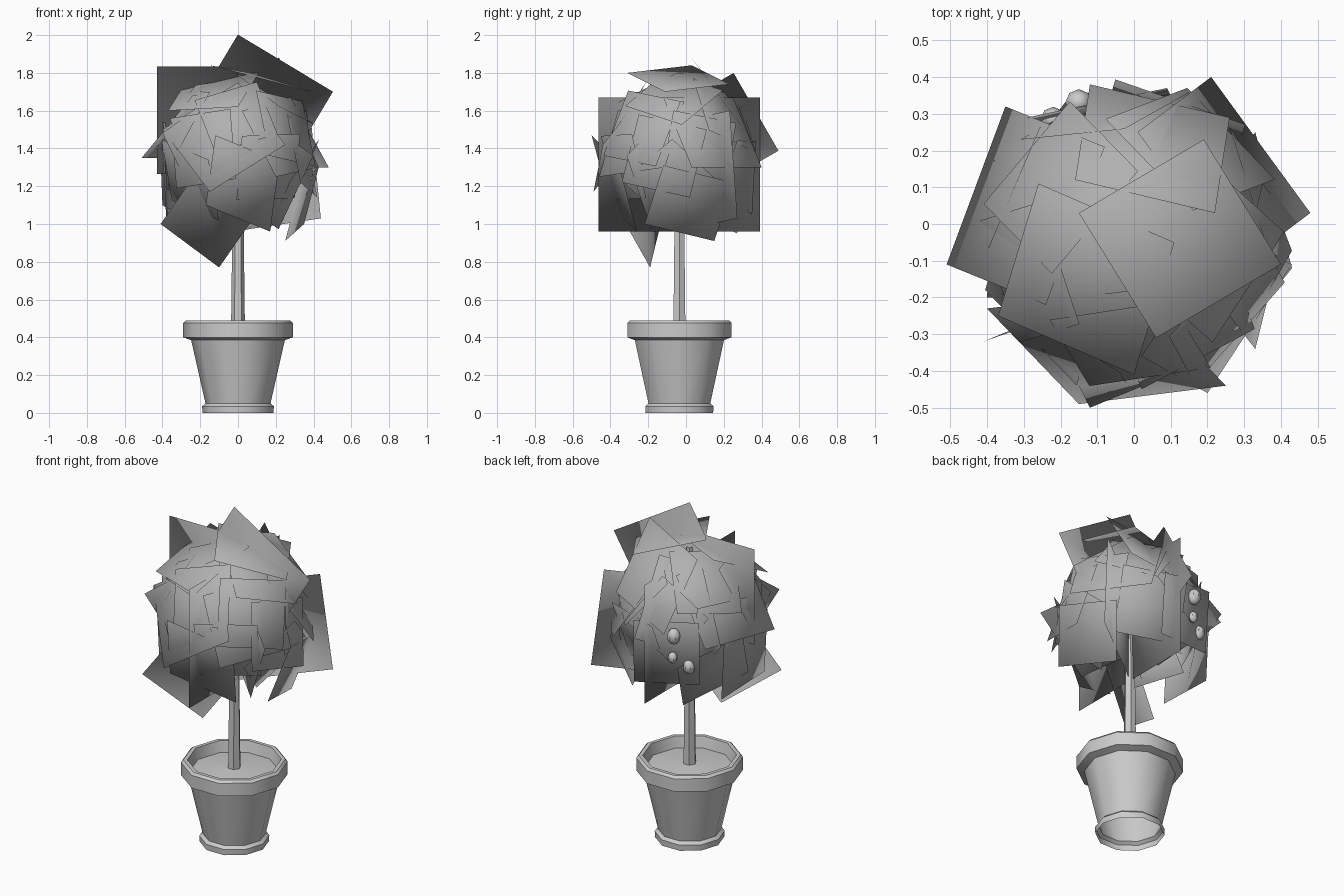
import bpy, bmesh, random
from math import sin, cos, pi, radians
from mathutils import Vector

if "Cube" in bpy.data.objects:
    bpy.data.objects.remove(bpy.data.objects["Cube"])

random.seed(7)
AXIS_Y = -0.035
CROWN = Vector((0, AXIS_Y, 1.38))


def make_object(name, bm, smooth=False):
    mesh = bpy.data.meshes.new(name)
    bm.to_mesh(mesh)
    bm.free()
    ob = bpy.data.objects.new(name, mesh)
    bpy.context.collection.objects.link(ob)
    if smooth:
        bpy.ops.object.select_all(action='DESELECT')
        ob.select_set(True)
        bpy.context.view_layer.objects.active = ob
        bpy.ops.object.shade_smooth_by_angle(angle=radians(37))
    return ob


def lathe(name, profile, sides, caps=(False, False), smooth=True):
    """Sweep (radius, z) points around the plant's axis."""
    bm = bmesh.new()
    rings = [[bm.verts.new((r * cos(2 * pi * i / sides),
                            AXIS_Y + r * sin(2 * pi * i / sides), z))
              for i in range(sides)] for r, z in profile]
    for a, b in zip(rings, rings[1:]):
        for i in range(sides):
            j = (i + 1) % sides
            bm.faces.new((a[i], a[j], b[j], b[i]))
    if caps[0]:
        bm.faces.new(rings[0][::-1])
    if caps[1]:
        bm.faces.new(rings[-1])
    return make_object(name, bm, smooth)


# ten-sided open-bottomed pot with foot and rim
lathe("pot", [(0.188, 0.0), (0.19, 0.035), (0.172, 0.05),
              (0.248, 0.385), (0.29, 0.40), (0.29, 0.476), (0.277, 0.49),
              (0.255, 0.49), (0.235, 0.40)], 10)
# soil
lathe("soil", [(0.243, 0.425), (0.05, 0.445)], 10, (False, True))
# tapering trunk
lathe("trunk", [(0.037, 0.42), (0.03, 1.0), (0.018, 1.74)], 6, (False, True), False)

leaves = bmesh.new()


def card(a, b, d):
    """Flat leaf card from one corner and its two neighbours, facing outwards."""
    a, b, d = Vector(a), Vector(b), Vector(d)
    if (b - a).cross(d - a).dot((b + d) / 2 - CROWN) < 0:
        b, d = d, b
    leaves.faces.new([leaves.verts.new(p) for p in (a, b, b + d - a, d)])


def upright(az, u, z, w, h, roll):
    """Vertical card in a plane through the trunk."""
    side = Vector((cos(radians(az)), sin(radians(az)), 0))
    r = radians(roll)
    e1 = (side * cos(r) + Vector((0, 0, sin(r)))) * w
    e2 = (side * -sin(r) + Vector((0, 0, cos(r)))) * h
    a = Vector((0, AXIS_Y, z)) + side * u - (e1 + e2) / 2
    card(a, a + e1, a + e2)


# outer cards that shape the crown
for c in [
    ((-.15, -.49, 1.17), (.25, -.44, 1.42), (-.40, -.23, 1.50)),
    ((-.10, -.19, .77), (-.41, -.32, 1.0), (.13, -.11, 1.10)),
    ((.33, -.34, 1.22), (.42, .02, 1.14), (.26, -.25, 1.58)),
    ((.25, .15, .91), (.35, -.22, 1.0), (.33, .25, 1.22)),
    ((.21, .40, 1.30), (.48, .03, 1.30), (.01, .25, 1.67)),
    ((.20, -.46, 1.25), (.43, -.11, 1.30), (.02, -.36, 1.60)),
    ((-.51, -.11, 1.35), (-.35, .32, 1.35), (-.24, -.22, 1.68)),
    ((-.12, .38, 1.40), (.26, .29, 1.52), (-.16, .12, 1.76)),
    ((.06, -.31, 1.80), (.40, -.11, 1.70), (-.15, .03, 1.84)),
    ((-.37, -.25, 1.60), (0, -.41, 1.62), (-.26, .11, 1.78)),
    ((-.17, .27, .95), (-.40, -.02, 1.10), (-.18, .34, 1.20)),
    ((-.36, .18, 1.0), (-.38, -.20, 1.03), (-.38, .18, 1.38)),
    ((-.28, .27, 1.10), (.10, .35, 1.05), (-.29, .29, 1.48)),
    ((.17, -.26, .96), (-.17, -.40, 1.10), (.22, -.36, 1.33)),
]:
    card(*c)

# upright cards crossing the crown
for c in [
    (0, -.215, 1.55, .43, .57, 0),
    (0, .10, 1.60, .587, .587, -31),
    (90, 0, 1.315, .855, .71, 0),
    (90, .20, 1.475, .475, .475, -60),
    (35, .215, 1.28, .575, .575, 7),
    (35, -.18, 1.40, .45, .45, 30),
    (145, .18, 1.38, .45, .45, 40),
    (145, -.18, 1.28, .45, .45, 30),
]:
    upright(*c)

# filler cards under the outer ones, evenly spread with random roll
for i in range(14):
    h = 0.8 - 1.35 * i / 13
    az = i * 2.4
    n = Vector((cos(az) * (1 - h * h) ** 0.5, sin(az) * (1 - h * h) ** 0.5, h))
    n = (n + Vector([random.uniform(-.12, .12) for _ in range(3)])).normalized()
    e1 = n.orthogonal().normalized()
    e2 = n.cross(e1)
    t = random.uniform(0, pi)
    s = random.uniform(.34, .40)
    p, q = (e1 * cos(t) + e2 * sin(t)) * s, (e2 * cos(t) - e1 * sin(t)) * s
    a = CROWN + n * .345 - (p + q) / 2
    card(a, a + p, a + q)
crown = make_object("leaf_cards", leaves)

# soft crown shading: normals point away from the crown's middle
crown.data.polygons.foreach_set("use_smooth", [True] * len(crown.data.polygons))
crown.data.normals_split_custom_set_from_vertices(
    [(v.co - CROWN).normalized() for v in crown.data.vertices])
leaf_mat = bpy.data.materials.new("leaf_grey")
leaf_mat.diffuse_color = (0.44, 0.44, 0.44, 1)
leaf_mat.use_nodes = True
leaf_mat.node_tree.nodes["Principled BSDF"].inputs["Base Color"].default_value = leaf_mat.diffuse_color
crown.data.materials.append(leaf_mat)

# small fruits at the back
for i, (x, y, z, r) in enumerate([(-.15, .33, 1.38, .037), (-.142, .33, 1.25, .026),
                                  (-.22, .285, 1.20, .034)]):
    bm = bmesh.new()
    bmesh.ops.create_uvsphere(bm, u_segments=8, v_segments=6, radius=r)
    bmesh.ops.scale(bm, vec=(1, 1, 1.25), verts=bm.verts)
    bmesh.ops.translate(bm, vec=(x, y, z), verts=bm.verts)
    make_object("fruit_%d" % (i + 1), bm, True)
